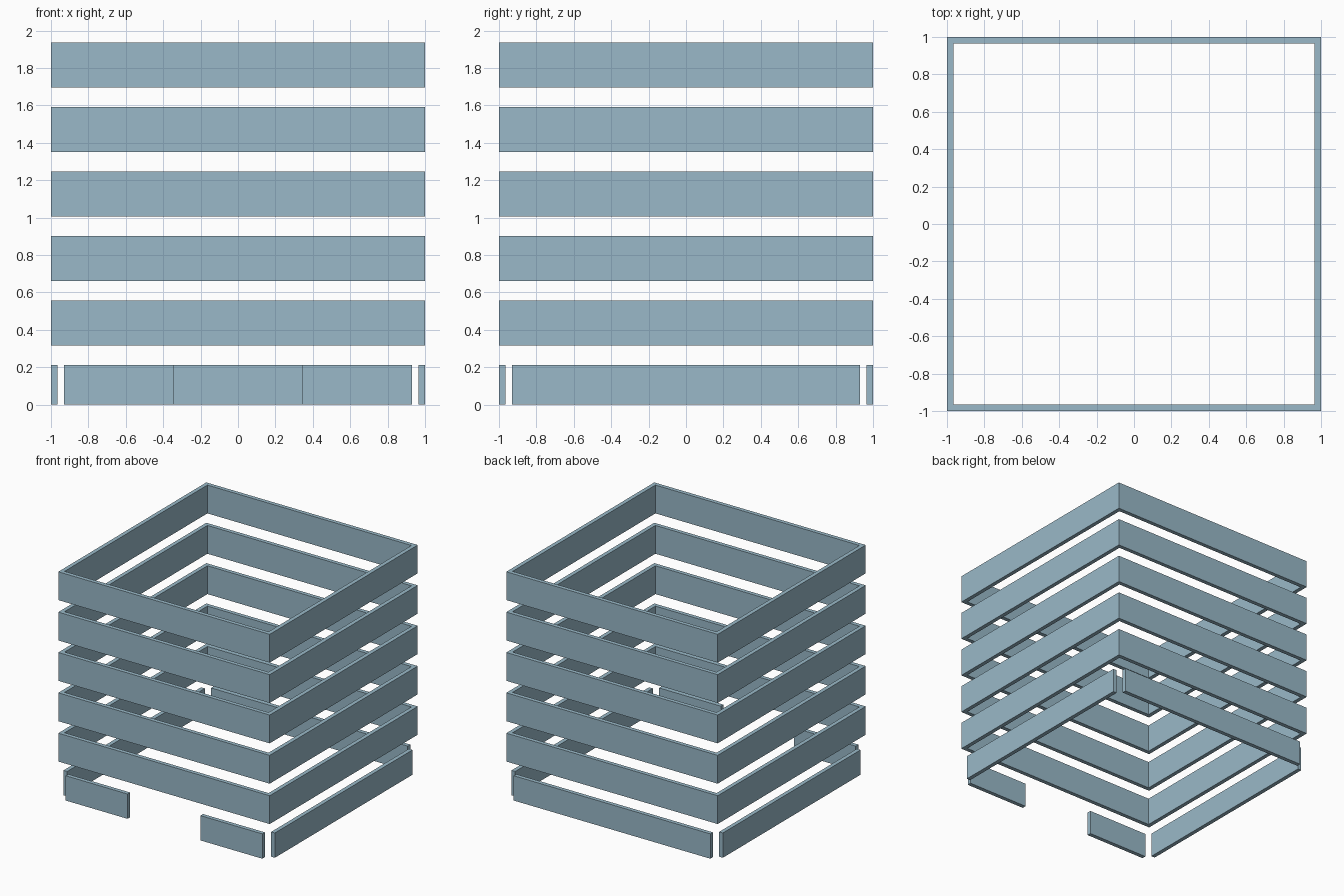
import bpy, bmesh

if "Cube" in bpy.data.objects:
    bpy.data.objects.remove(bpy.data.objects["Cube"])

WALL = 0.035      # board thickness
PITCH = 0.345     # spacing of the rings
RING_H = 0.242    # ring height
TOP = 1.937
BASE_H = TOP - 5 * PITCH
GAP_END = 0.93    # end of the bottom boards, short of the corners

mat = bpy.data.materials.new("pale blue grey")
mat.diffuse_color = (0.32, 0.485, 0.58, 1)
mat.use_nodes = True
mat.node_tree.nodes["Principled BSDF"].inputs["Base Color"].default_value = mat.diffuse_color


def finish(name, bm):
    bmesh.ops.recalc_face_normals(bm, faces=bm.faces)
    mesh = bpy.data.meshes.new(name)
    bm.to_mesh(mesh)
    bm.free()
    mesh.materials.append(mat)
    obj = bpy.data.objects.new(name, mesh)
    bpy.context.collection.objects.link(obj)


def ring(name, z0, z1):
    """Hollow square frame without corner seams."""
    bm = bmesh.new()
    corners = [(-1, -1), (1, -1), (1, 1), (-1, 1)]
    section = [(1, z0), (1, z1), (1 - WALL, z1), (1 - WALL, z0)]
    loops = [[bm.verts.new((cx * r, cy * r, z)) for r, z in section] for cx, cy in corners]
    for i in range(4):
        a, b = loops[i], loops[(i + 1) % 4]
        for j in range(4):
            k = (j + 1) % 4
            bm.faces.new((a[j], b[j], b[k], a[k]))
    finish(name, bm)


def board(name, x0, x1, y0, y1):
    """Bottom board standing on the ground."""
    bm = bmesh.new()
    bmesh.ops.create_cube(bm, size=1)
    for v in bm.verts:
        v.co = (x1 if v.co.x > 0 else x0, y1 if v.co.y > 0 else y0, BASE_H if v.co.z > 0 else 0)
    finish(name, bm)


# Five stacked slat rings
for i in range(5):
    top = TOP - i * PITCH
    ring(f"slat_ring_{5 - i}", top - RING_H, top)

# Bottom boards, with an opening in the front and open corners
board("bottom_left_board", -1, -1 + WALL, -GAP_END, GAP_END)
board("bottom_right_board", 1 - WALL, 1, -GAP_END, GAP_END)
board("bottom_back_board", -GAP_END, GAP_END, 1 - WALL, 1)
board("bottom_front_left_board", -GAP_END, -0.345, -1, -1 + WALL)
board("bottom_front_right_board", 0.345, GAP_END, -1, -1 + WALL)
